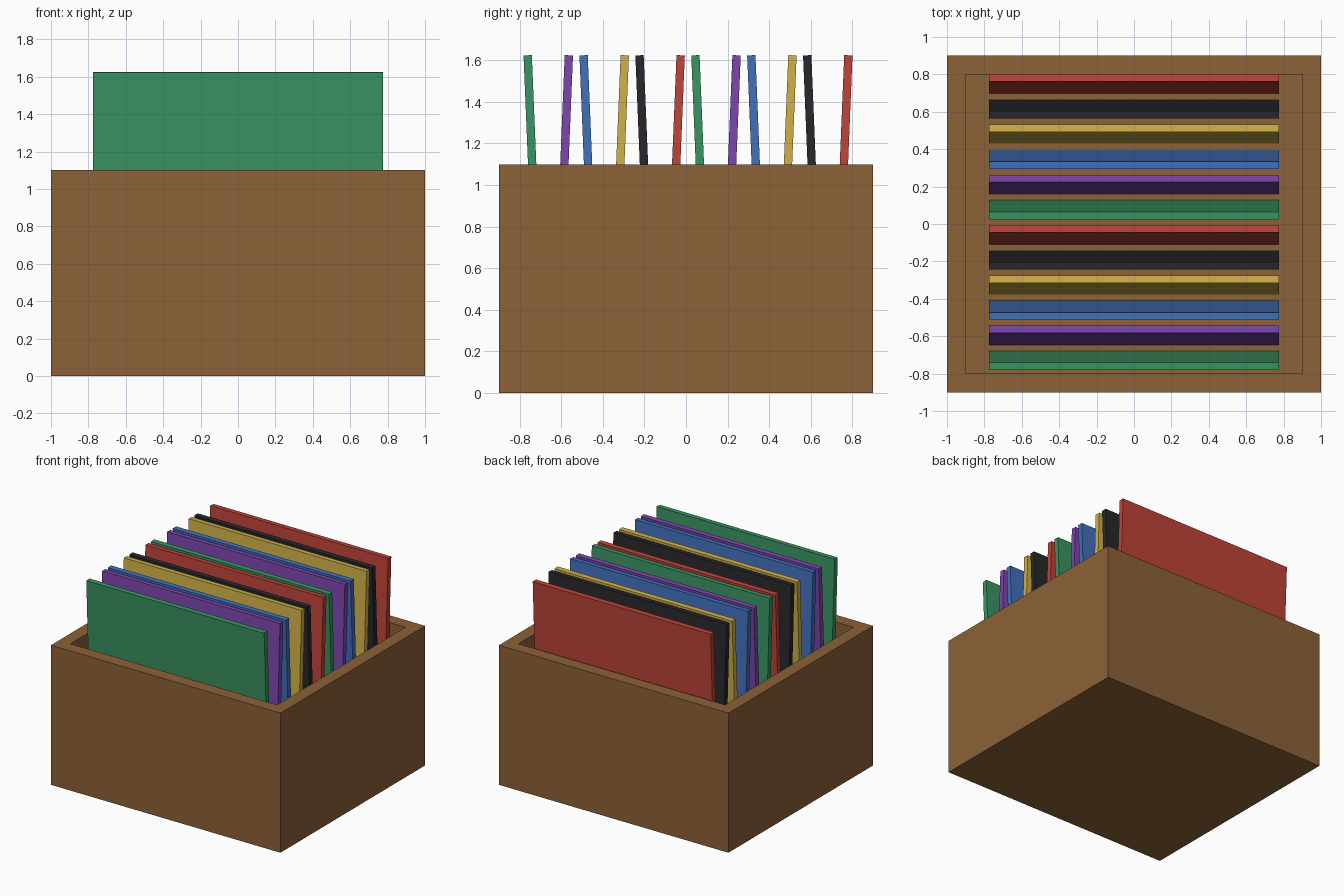
import bpy, bmesh
from mathutils import Matrix, Vector

if "Cube" in bpy.data.objects:
    bpy.data.objects.remove(bpy.data.objects["Cube"])


def material(name, rgb):
    # sRGB 0-255 to linear viewport colour
    mat = bpy.data.materials.new(name)
    mat.diffuse_color = [(c / 255) ** 2.2 for c in rgb] + [1]
    mat.use_nodes = True
    mat.node_tree.nodes["Principled BSDF"].inputs["Base Color"].default_value = mat.diffuse_color
    return mat


def box(name, size, location, mat, tilt=0.0):
    bm = bmesh.new()
    bmesh.ops.create_cube(bm, size=1)
    bmesh.ops.scale(bm, vec=size, verts=bm.verts)
    mesh = bpy.data.meshes.new(name)
    bm.to_mesh(mesh)
    bm.free()
    mesh.materials.append(mat)
    ob = bpy.data.objects.new(name, mesh)
    ob.matrix_world = Matrix.Translation(location) @ Matrix.Rotation(tilt, 4, 'X')
    bpy.context.collection.objects.link(ob)
    return ob


# Open wooden crate: inset the top face, then sink it down to the floor
W, D, H, WALL, FLOOR = 2.0, 1.8, 1.1, 0.1, 0.1
crate = box("crate", (W, D, H), (0, 0, H / 2), material("wood", (139, 98, 59)))
bm = bmesh.new()
bm.from_mesh(crate.data)
top = max(bm.faces, key=lambda f: f.calc_center_median().z)
bmesh.ops.inset_region(bm, faces=[top], thickness=WALL, use_even_offset=True)
well = bmesh.ops.extrude_discrete_faces(bm, faces=[top])["faces"][0]
bmesh.ops.translate(bm, verts=well.verts, vec=Vector((0, 0, FLOOR - H)))
bm.to_mesh(crate.data)
bm.free()

# Twelve square sleeves leaning alternately forward and back
colours = [("green", (60, 148, 98)), ("purple", (124, 72, 172)),
           ("blue", (68, 112, 186)), ("yellow", (208, 176, 74)),
           ("black", (44, 44, 48)), ("red", (190, 70, 60))]
mats = [material(n, c) for n, c in colours]
for i in range(12):
    lean = 0.041 if i % 2 == 0 else -0.041
    box(f"sleeve_{i + 1}_{colours[i % 6][0]}", (1.55, 0.04, 1.55),
        (0, -0.73 + i * 0.1345, 0.85), mats[i % 6], lean)
